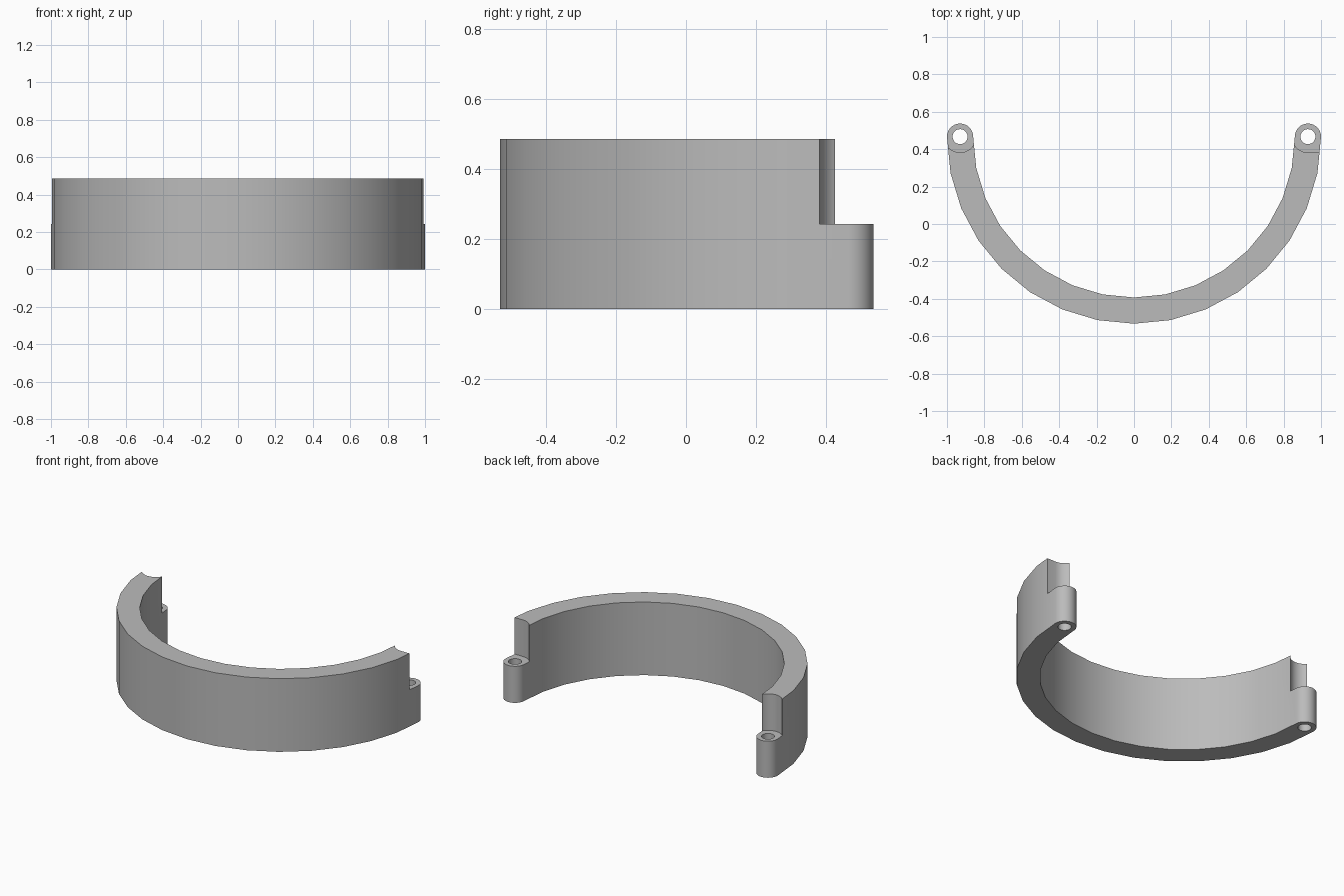
import bpy, bmesh
from math import cos, sin, radians

default = bpy.data.objects.get("Cube")
if default:
    bpy.data.objects.remove(default, do_unlink=True)

OUTER, INNER, CENTRE_Y = 1.0, 0.86, 0.467
HEIGHT, STEP = 0.486, 0.243
PIN_X, BOSS_R, HOLE_R, NOTCH_R = 0.93, 0.07, 0.04, 0.085


def arc(cx, radius, start, end, count):
    return [(cx + radius * cos(radians(start + (end - start) * i / count)),
             CENTRE_Y + radius * sin(radians(start + (end - start) * i / count)))
            for i in range(count + 1)]


def extrude(name, outline, bottom, top):
    bm = bmesh.new()
    face = bm.faces.new([bm.verts.new((x, y, bottom)) for x, y in outline])
    grown = bmesh.ops.extrude_face_region(bm, geom=[face])
    verts = [g for g in grown["geom"] if isinstance(g, bmesh.types.BMVert)]
    bmesh.ops.translate(bm, verts=verts, vec=(0, 0, top - bottom))
    bmesh.ops.recalc_face_normals(bm, faces=bm.faces)
    mesh = bpy.data.meshes.new(name)
    bm.to_mesh(mesh)
    bm.free()
    obj = bpy.data.objects.new(name, mesh)
    bpy.context.collection.objects.link(obj)
    return obj


def cut(target, cutter):
    cutter.hide_render = True
    mod = target.modifiers.new("cut", "BOOLEAN")
    mod.operation, mod.solver, mod.object = "DIFFERENCE", "EXACT", cutter
    bpy.ops.object.modifier_apply(modifier=mod.name)
    bpy.data.objects.remove(cutter, do_unlink=True)


# Half ring with a rounded hinge boss at each end
outline = (arc(0, OUTER, 180, 360, 16)
           + arc(PIN_X, BOSS_R, 0, 180, 16)[1:-1]
           + arc(0, INNER, 360, 180, 16)
           + arc(-PIN_X, BOSS_R, 0, 180, 16)[1:-1])
ring = extrude("half_ring", outline, 0, HEIGHT)
bpy.context.view_layer.objects.active = ring
ring.select_set(True)

# Upper clearance notches: round on the right, squared off outside on the left
round_notch = arc(-PIN_X, NOTCH_R, 0, 360, 32)[:-1]
square_notch = arc(PIN_X, NOTCH_R, 90, 270, 16) + [
    (1.2, CENTRE_Y - NOTCH_R), (1.2, CENTRE_Y + NOTCH_R)]
for notch in (round_notch, square_notch):
    cut(ring, extrude("notch_cutter", notch, STEP, 1))

# Pin holes through the bosses
for side in (-1, 1):
    hole = arc(side * PIN_X, HOLE_R, 0, 360, 32)[:-1]
    cut(ring, extrude("hole_cutter", hole, -0.5, 1))

# Plain grey material
grey = bpy.data.materials.new("plain_grey")
grey.use_nodes = True
colour = (0.5, 0.5, 0.5, 1)
grey.diffuse_color = colour
grey.node_tree.nodes["Principled BSDF"].inputs["Base Color"].default_value = colour
ring.data.materials.clear()
ring.data.materials.append(grey)

bpy.ops.object.shade_smooth_by_angle(angle=radians(30))
